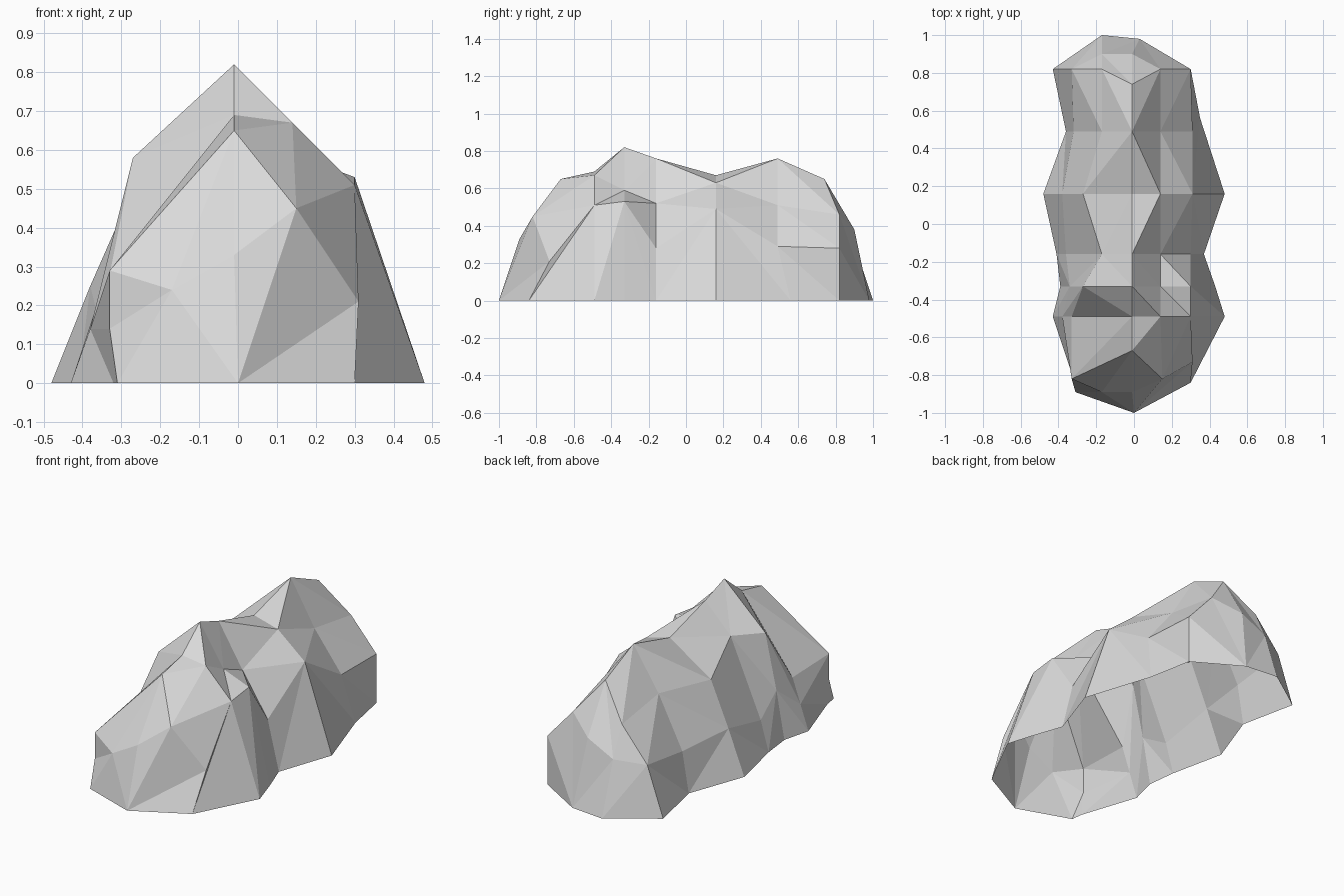
import bpy
import bmesh

cube = bpy.data.objects.get("Cube")
if cube:
    bpy.data.objects.remove(cube, do_unlink=True)

UNIT = 0.01  # the profiles are written in hundredths


def section(y, profile, shifts=None):
    """Cross-section at depth y, from the right foot over the ridge to the left foot.
    shifts moves single points of the section to another depth."""
    shifts = shifts or {}
    return [(x, shifts.get(i, y), z) for i, (x, z) in enumerate(profile)]


# Pointed ends: several strips meet in shared points
nose_corner, nose_tip = (-31, -89, 0), (0, -100, 0)
nose = [nose_corner] * 2 + [(-17, -89, 24), (-1, -89, 33)] + [nose_tip] * 3
tail_corner, tail_tip = (-17, 100, 0), (3, 98, 0)
tail = [tail_corner] * 2 + [(-17, 90, 30), (-1, 90, 38)] + [tail_tip] * 3

# Body of the boulder, front to back
front_slope = section(-82, [(-32, 0), (-33, 14), (-33, 29), (-1, 65), (15, 45), (31, 21), (30, 0)],
                      {3: -67, 5: -73, 6: -84})
front_shelf = section(-49, [(-43, 0), (-38, 14), (-33, 28), (-1, 69), (14, 67), (30, 51), (48, 0)])
front_peak = section(-33, [(-39, 0), (-34, 27), (-27, 58), (-1, 82), (14, 59), (30, 53), (43, 0)])
front_waist = section(-16, [(-41, 0), (-36, 17), (-17, 60), (-1, 76), (14, 52), (30, 28), (37, 0)])
saddle = section(16, [(-48, 0), (-38, 25), (-27, 50), (-1, 67), (14, 63), (31, 49), (48, 0)])
back_peak = section(49, [(-36, 0), (-32, 23), (-17, 52), (-1, 76), (14, 51), (31, 29), (35, 0)],
                    {6: 56})
back_slope = section(82, [(-43, 0), (-33, 28), (-17, 47), (-1, 65), (14, 46), (30, 28), (30, 0)],
                     {3: 74})

rows = [nose, front_slope, front_shelf, front_peak, front_waist,
        saddle, back_peak, back_slope, tail]

bm = bmesh.new()
made = {}


def vert(point):
    if point not in made:
        made[point] = bm.verts.new([c * UNIT for c in point])
    return made[point]


def face(*points):
    corners = list(dict.fromkeys(points))
    if len(corners) > 2:
        bm.faces.new([vert(p) for p in corners])


# Skin: split each cell along its higher diagonal, except in the notch beside the peak
for near, far in zip(rows, rows[1:]):
    for i in range(len(near) - 1):
        a, b, c, d = near[i], near[i + 1], far[i + 1], far[i]
        rising = a[2] + c[2] >= b[2] + d[2]
        if near is front_shelf and i == 4:
            rising = not rising
        if rising:
            face(a, b, c)
            face(a, c, d)
        else:
            face(a, b, d)
            face(b, c, d)

# Close the two ends; the underside stays open
face(*reversed(nose))
face(*tail)
bmesh.ops.triangulate(bm, faces=[f for f in bm.faces if len(f.verts) > 3])
bmesh.ops.recalc_face_normals(bm, faces=bm.faces[:])
if sum(f.normal.z for f in bm.faces) < 0:
    bmesh.ops.reverse_faces(bm, faces=bm.faces[:])

mesh = bpy.data.meshes.new("boulder")
bm.to_mesh(mesh)
bm.free()
boulder = bpy.data.objects.new("boulder", mesh)
bpy.context.collection.objects.link(boulder)

# Plain grey stone
stone = bpy.data.materials.new("grey stone")
stone.use_nodes = True
grey = (0.7, 0.7, 0.7, 1)
stone.diffuse_color = grey
stone.node_tree.nodes["Principled BSDF"].inputs["Base Color"].default_value = grey
mesh.materials.append(stone)
